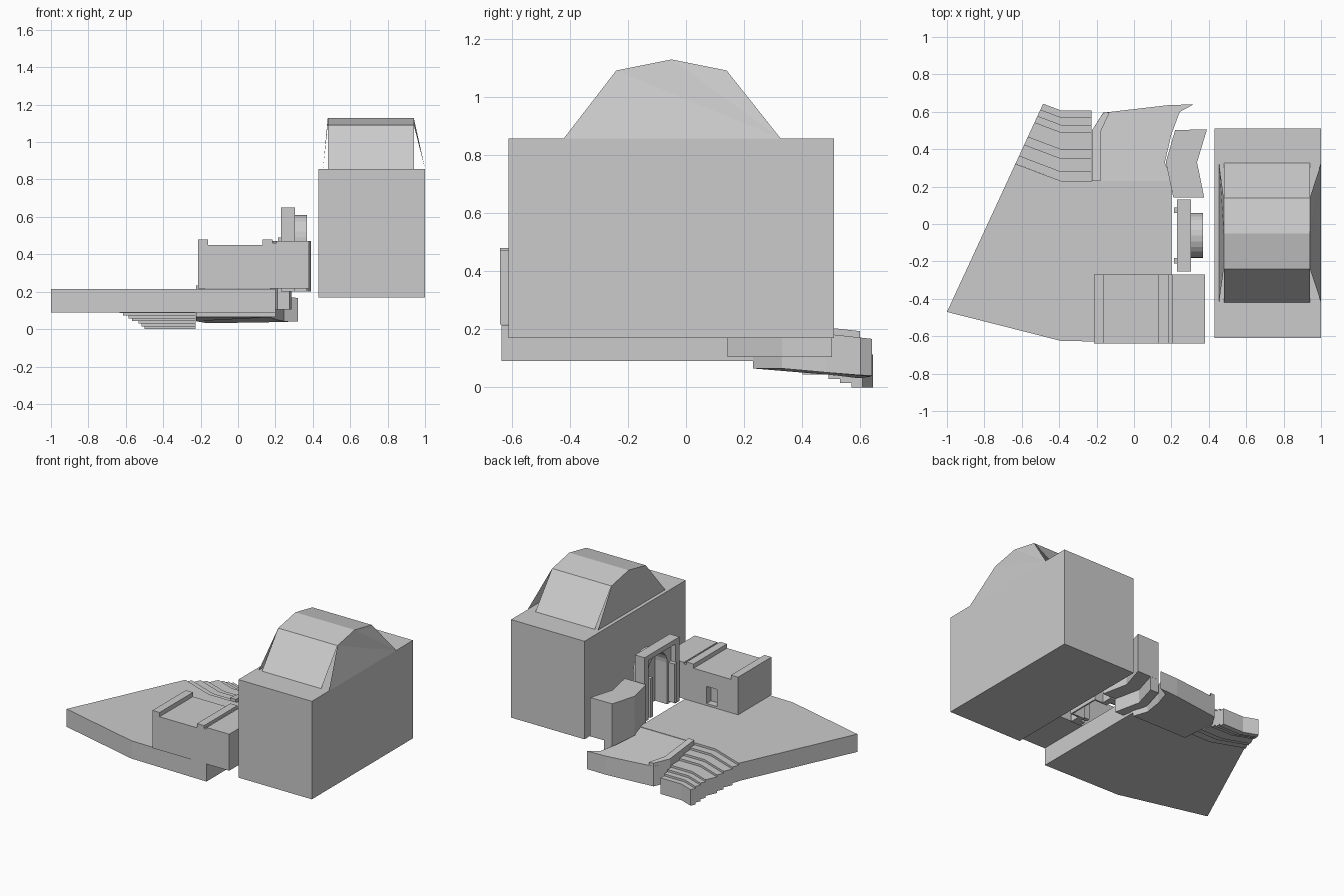
import bpy, bmesh, math

if "Cube" in bpy.data.objects:
    bpy.data.objects.remove(bpy.data.objects["Cube"])


def mesh_object(name, verts, faces, fix=True):
    me = bpy.data.meshes.new(name)
    me.from_pydata(verts, [], faces)
    if fix:
        bm = bmesh.new()
        bm.from_mesh(me)
        bmesh.ops.recalc_face_normals(bm, faces=bm.faces)
        bm.to_mesh(me)
        bm.free()
    ob = bpy.data.objects.new(name, me)
    bpy.context.collection.objects.link(ob)
    return ob


def loft(name, a, b):
    """Solid between two matching outlines."""
    n = len(a)
    sides = [(i, (i + 1) % n, n + (i + 1) % n, n + i) for i in range(n)]
    return mesh_object(name, a + b, [tuple(range(n)), tuple(range(n, 2 * n))] + sides)


def prism(name, pts, low, high):
    """Extrude a plan outline in z; low and high are numbers or functions of x, y."""
    f = lambda h, p: h(*p) if callable(h) else h
    return loft(name, [(*p, f(low, p)) for p in pts], [(*p, f(high, p)) for p in pts])


def extrude_x(name, yz, x0, x1):
    return loft(name, [(x0, y, z) for y, z in yz], [(x1, y, z) for y, z in yz])


def extrude_y(name, xz, y0, y1):
    return loft(name, [(x, y0, z) for x, z in xz], [(x, y1, z) for x, z in xz])


def box(name, x0, x1, y0, y1, z0, z1):
    return prism(name, [(x0, y0), (x1, y0), (x1, y1), (x0, y1)], z0, z1)


def cut(ob, cutter):
    m = ob.modifiers.new("cut", "BOOLEAN")
    m.operation, m.solver, m.object = "DIFFERENCE", "EXACT", cutter
    cutter.hide_render = True
    cutter.hide_viewport = True
    cutter.display_type = "WIRE"


# Large hall and its faceted vault with sloping ends
box("hall", 0.43, 1.0, -0.61, 0.51, 0.17, 0.857)
arch = [(-0.42, 0.857), (-0.24, 1.09), (-0.05, 1.128), (0.14, 1.09), (0.325, 0.857)]
v = [(x, y, z) for x in (0.48, 0.94) for y, z in arch]
v += [(0.455, -0.42, 0.857), (0.455, 0.325, 0.857), (1.0, -0.42, 0.857), (1.0, 0.325, 0.857)]
f = [(i, i + 5, i + 6, i + 1) for i in range(4)]
f += [(10, 1, 11), (1, 2, 11), (2, 3, 11), (12, 13, 6), (6, 13, 7), (7, 13, 8)]
mesh_object("hall_vault", v, f)

# Main ground slab
prism("ground_slab", [(-1, -0.47), (-0.39, -0.625), (0.2, -0.635), (0.2, 0.23),
                      (-0.39, 0.23), (-0.634, 0.322)], 0.09, 0.215)

# Front house: roof profile with parapets, window niche at the back
house = extrude_y("front_house", [
    (-0.215, 0.216), (-0.215, 0.48), (-0.16, 0.48), (-0.16, 0.45), (0.13, 0.45), (0.13, 0.48),
    (0.185, 0.48), (0.185, 0.46), (0.205, 0.46), (0.205, 0.472), (0.38, 0.472), (0.38, 0.216)],
    -0.64, -0.27)
cut(house, box("window_cutter", -0.05, 0.03, -0.32, -0.2, 0.23, 0.35))


def arch_profile(cy, r, z0, zc, n=12):
    top = [(cy + r * math.cos(math.pi * i / n), zc + r * math.sin(math.pi * i / n))
           for i in range(n + 1)]
    return [(cy + r, z0)] + top + [(cy - r, z0)]


# Gateway: rectangular frame, arched niche behind, two small columns
gate = box("gate_frame", 0.23, 0.305, -0.255, 0.13, 0.2, 0.65)
cut(gate, box("gate_recess_cutter", 0.2, 0.265, -0.21, 0.085, 0.15, 0.615))
cut(gate, extrude_x("gate_arch_cutter", arch_profile(-0.0625, 0.108, 0.15, 0.49), 0.2, 0.35))
niche = extrude_x("gate_niche", arch_profile(-0.0625, 0.12, 0.2, 0.49), 0.3, 0.37)
cut(niche, extrude_x("niche_cutter", arch_profile(-0.0625, 0.108, 0.15, 0.49), 0.2, 0.36))
for y in (-0.21, 0.06):
    box("gate_column", 0.215, 0.265, y, y + 0.028, 0.216, 0.49)

# Chevron wall and its narrower foot
prism("chevron_wall", [(0.21, 0.143), (0.375, 0.143), (0.337, 0.33), (0.39, 0.505),
                       (0.22, 0.503), (0.17, 0.33)], 0.2, 0.472)
prism("chevron_foot", [(0.21, 0.143), (0.275, 0.143), (0.235, 0.33), (0.285, 0.503),
                       (0.22, 0.503), (0.17, 0.33)], 0.105, 0.2)

# Back terrace sloping down, with a curb on its left side
top = lambda x, y: 0.212 - 0.11 * (y - 0.23)
bottom = lambda x, y: 0.065 - max(0, y - 0.33) * (0.11 - 0.1 * x)
prism("back_terrace", [(-0.225, 0.23), (0.2, 0.23), (0.165, 0.33), (0.2, 0.48), (0.245, 0.6),
                       (0.32, 0.64), (0.18, 0.635), (-0.165, 0.595), (-0.225, 0.5)], bottom, top)
prism("terrace_curb", [(-0.225, 0.23), (-0.18, 0.23), (-0.18, 0.49), (-0.13, 0.598),
                       (-0.165, 0.594), (-0.225, 0.5)],
      lambda x, y: top(x, y) - 0.03, lambda x, y: top(x, y) + 0.022)

# Bent stairs running down along the slab's oblique edge
edges = [0.23, 0.28, 0.35, 0.40, 0.49, 0.53, 0.57, 0.607]


def oblique(y0):
    y = (y0 + 0.149) / 1.1756
    return (-1 + 0.462 * (y + 0.47), y)


for i in range(7):
    a, b = edges[i], edges[i + 1]
    t = 0.2 - i * 0.0145
    prism("stair_step", [(-0.228, a), (-0.228, b), (-0.39, b), oblique(b), oblique(a), (-0.39, a)],
          max(0.0, t - 0.113), t)
